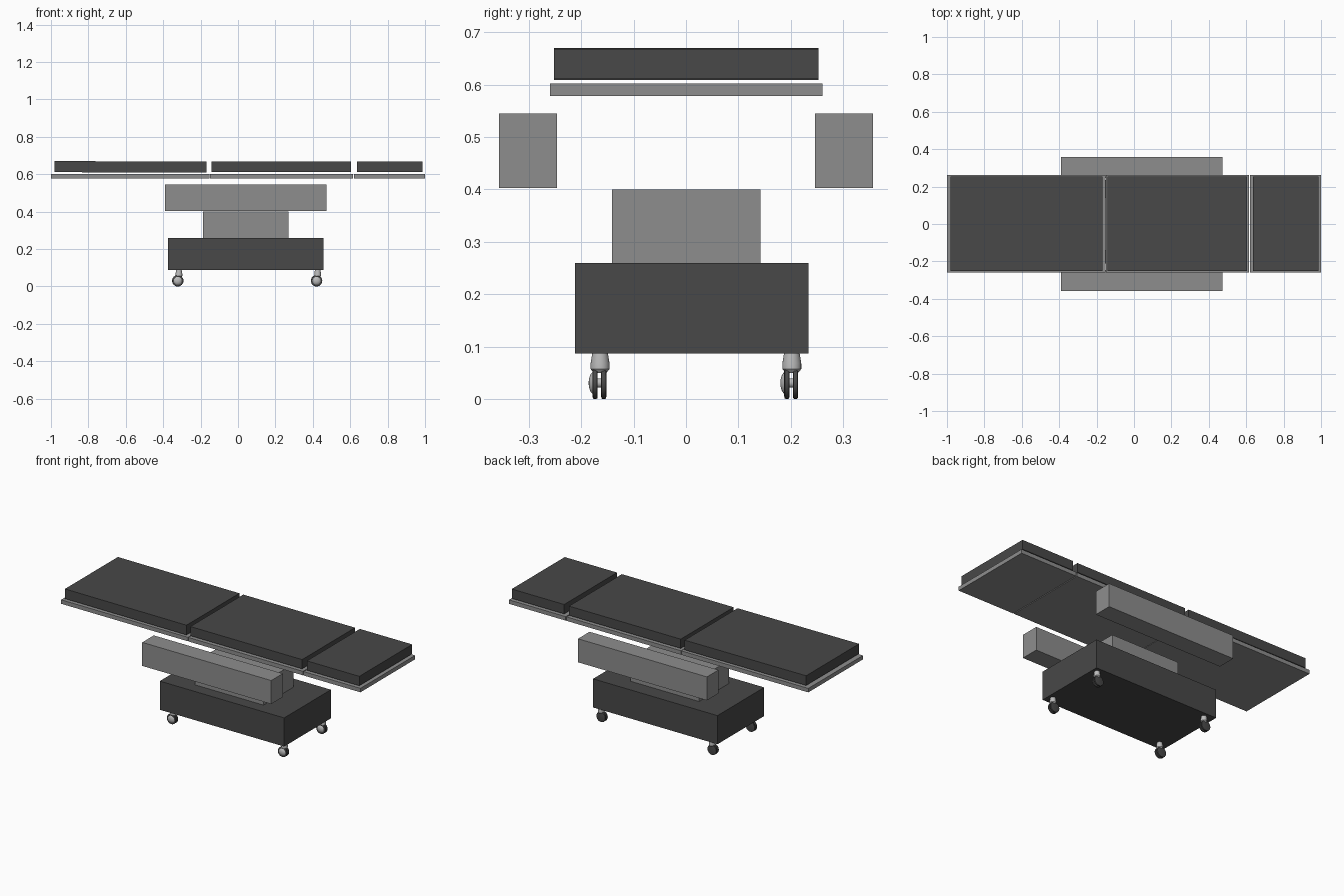
import bpy, bmesh, math
from mathutils import Matrix, Vector

if "Cube" in bpy.data.objects:
    bpy.data.objects.remove(bpy.data.objects["Cube"])


def material(name, v):
    m = bpy.data.materials.new(name)
    m.diffuse_color = (v, v, v, 1)
    m.use_nodes = True
    m.node_tree.nodes["Principled BSDF"].inputs["Base Color"].default_value = m.diffuse_color
    return m


DARK = material("dark_vinyl", 0.065)
GREY = material("grey_metal", 0.27)
LIGHT = material("light_metal", 0.5)


def finish(name, bm, mat, smooth=False):
    bmesh.ops.recalc_face_normals(bm, faces=bm.faces)
    me = bpy.data.meshes.new(name)
    bm.to_mesh(me)
    bm.free()
    me.materials.append(mat)
    ob = bpy.data.objects.new(name, me)
    bpy.context.collection.objects.link(ob)
    if smooth:
        bpy.ops.object.select_all(action='DESELECT')
        ob.select_set(True)
        bpy.context.view_layer.objects.active = ob
        bpy.ops.object.shade_smooth_by_angle(angle=math.radians(40))
    return ob


def box(name, x, y, z, mat):
    bm = bmesh.new()
    bmesh.ops.create_cube(bm, size=1)
    size = [b - a for a, b in (x, y, z)]
    bmesh.ops.scale(bm, vec=size, verts=bm.verts)
    ob = finish(name, bm, mat)
    ob.location = [(a + b) / 2 for a, b in (x, y, z)]
    return ob


def lathe(name, profile, centre, mat, along_y=False):
    """Revolve (radius, height) points around z, or around y."""
    bm = bmesh.new()
    vs = [bm.verts.new((r, 0, h)) for r, h in profile]
    es = [bm.edges.new(p) for p in zip(vs, vs[1:])]
    bmesh.ops.spin(bm, geom=vs + es, cent=(0, 0, 0), axis=(0, 0, 1),
                   angle=math.tau, steps=24)
    bmesh.ops.remove_doubles(bm, verts=bm.verts, dist=1e-5)
    if along_y:
        bm.transform(Matrix.Rotation(-math.pi / 2, 4, 'X'))
    ob = finish(name, bm, mat, True)
    ob.location = Vector(centre)
    return ob


# Wheeled base and lifting column
box("base", (-0.374, 0.457), (-0.212, 0.234), (0.087, 0.26), DARK)
box("column", (-0.187, 0.27), (-0.141, 0.142), (0.26, 0.40), GREY)

# Side rails blocks
for name, s in (("front", -1), ("back", 1)):
    y = sorted((s * 0.2465, s * 0.357))
    box(name + "_side_block", (-0.39, 0.472), y, (0.403, 0.545), GREY)

# Table top: plates with cushions
for name, px, cx, cz in (
        ("leg", (-1.0, -0.152), (-0.98, -0.168), (0.61, 0.669)),
        ("back", (-0.149, 0.616), (-0.142, 0.605), (0.611, 0.667)),
        ("head", (0.621, 1.0), (0.637, 0.987), (0.611, 0.668))):
    box(name + "_plate", px, (-0.26, 0.261), (0.578, 0.602), GREY)
    cushion = box(name + "_cushion", cx, (-0.252, 0.253), cz, DARK)
    if name == "leg":
        cushion.rotation_euler.y = math.radians(0.15)

# Twin-wheel casters
for i, x in enumerate((-0.322, 0.42)):
    for j, y in enumerate((-0.164, 0.202)):
        tag = f"_{i}{j}"
        lathe("caster_stem" + tag, [(0, 0.05), (0.012, 0.05), (0.018, 0.057),
              (0.018, 0.068), (0.0145, 0.09), (0, 0.09)], (x + 0.006, y, 0), LIGHT)
        c = (x, y, 0.0305)
        for k, o in enumerate((-0.0145, 0.002)):
            lathe(f"caster_wheel{tag}_{k}", [(0, o), (0.026, o), (0.0295, o + 0.001),
                  (0.0305, o + 0.003), (0.0305, o + 0.007), (0.0295, o + 0.009),
                  (0.026, o + 0.01), (0, o + 0.01)], c, DARK, True)
        lathe("caster_axle" + tag, [(0, -0.007), (0.009, -0.007), (0.009, 0.004),
              (0, 0.004)], c, LIGHT, True)
        lathe("caster_cap" + tag, [(0, -0.022), (0.009, -0.021), (0.016, -0.0185),
              (0.021, -0.0145), (0, -0.0145)], c, LIGHT, True)
